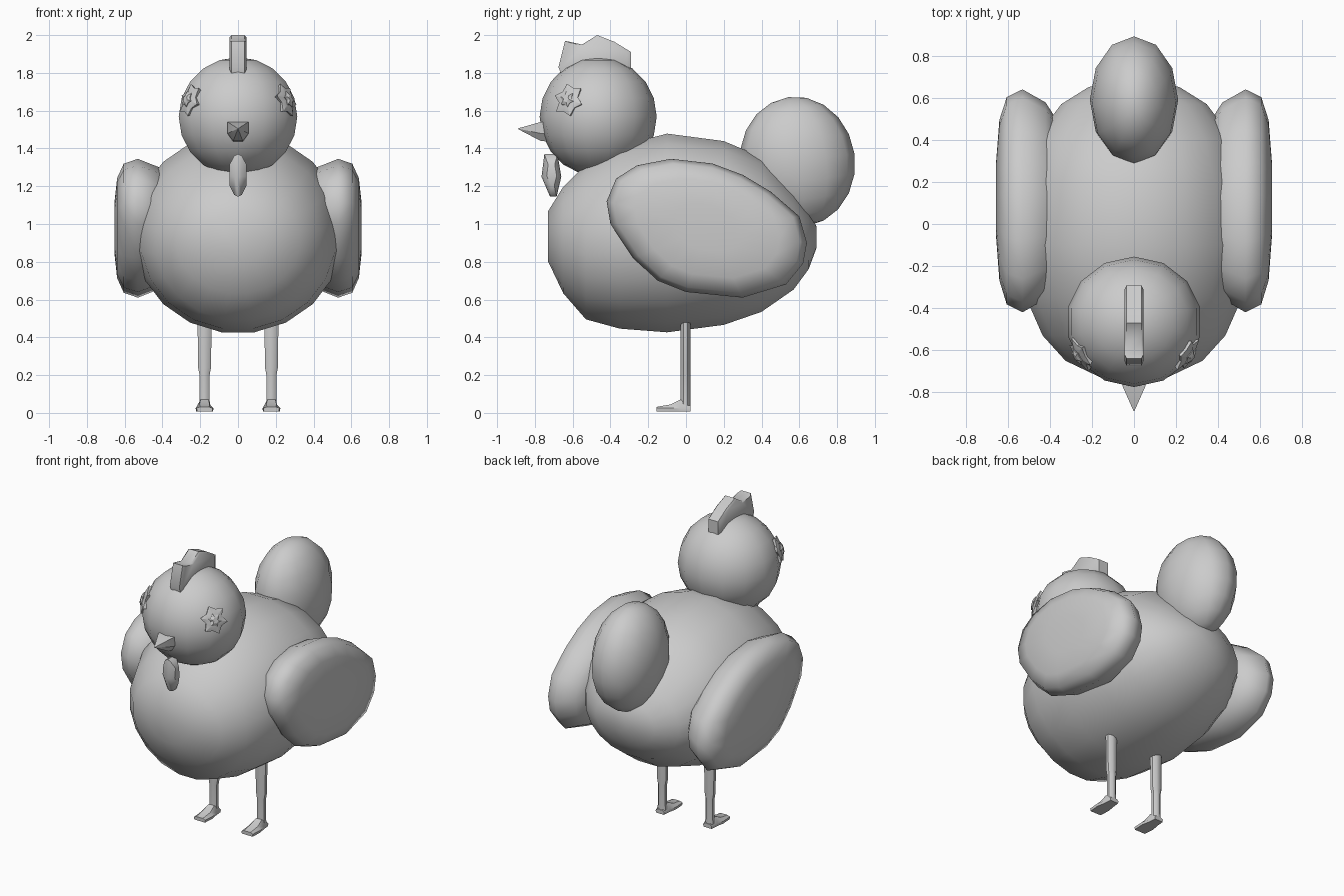
import bpy, bmesh, math
from mathutils import Vector, Matrix

if "Cube" in bpy.data.objects:
    bpy.data.objects.remove(bpy.data.objects["Cube"])

GRAY = (0.6, 0.6, 0.6, 1)
mat = bpy.data.materials.new("plain gray")
mat.use_nodes = True
mat.diffuse_color = GRAY
mat.node_tree.nodes["Principled BSDF"].inputs["Base Color"].default_value = GRAY


def finish(name, bm, angle=45):
    """Turn a bmesh into a shaded object."""
    bmesh.ops.recalc_face_normals(bm, faces=bm.faces)
    me = bpy.data.meshes.new(name)
    bm.to_mesh(me)
    bm.free()
    me.materials.append(mat)
    ob = bpy.data.objects.new(name, me)
    bpy.context.collection.objects.link(ob)
    bpy.ops.object.select_all(action='DESELECT')
    ob.select_set(True)
    bpy.context.view_layer.objects.active = ob
    bpy.ops.object.shade_smooth_by_angle(angle=math.radians(angle))
    return ob


def loft(name, rings, angle=45):
    """Skin a list of equal-sized closed rings and cap both ends."""
    bm = bmesh.new()
    vs = [[bm.verts.new(p) for p in ring] for ring in rings]
    n = len(vs[0])
    for a, b in zip(vs, vs[1:]):
        for i in range(n):
            j = (i + 1) % n
            bm.faces.new((a[i], a[j], b[j], b[i]))
    bm.faces.new(vs[0])
    bm.faces.new(vs[-1])
    return finish(name, bm, angle)


def ball(name, centre, radii, segments, rows, tilt=0):
    bm = bmesh.new()
    m = (Matrix.Translation(centre) @ Matrix.Rotation(math.radians(tilt), 4, 'X')
         @ Matrix.Diagonal((*radii, 1)))
    bmesh.ops.create_uvsphere(bm, u_segments=segments, v_segments=rows,
                              radius=1, matrix=m)
    return finish(name, bm, 60)


def circle(n):
    return [(math.cos(2 * math.pi * (i + 0.5) / n), math.sin(2 * math.pi * (i + 0.5) / n))
            for i in range(n)]


def layered(name, outline, layers, centre, angle=45):
    """Stack scaled copies of a (y, z) outline along x."""
    cy, cz = centre
    return loft(name, [[(x, cy + (y - cy) * s, cz + (z - cz) * s) for y, z in outline]
                       for x, s in layers], angle)


# Body: y, bottom, top, half width
sections = [(-.73, .80, 1.07, .16), (-.65, .63, 1.2, .33), (-.53, .49, 1.32, .44),
            (-.35, .44, 1.42, .52), (-.1, .42, 1.485, .56), (.2, .46, 1.445, .54),
            (.4, .53, 1.36, .48), (.57, .65, 1.18, .35), (.65, .76, 1.07, .22),
            (.69, .87, .99, .08)]
loft("body", [[(w * c, y, (lo + hi) / 2 + (hi - lo) / 2 * s) for c, s in circle(20)]
              for y, lo, hi, w in sections], 60)

# Head and tail
ball("head", (0, -.465, 1.568), (.322, .31, .315), 14, 10)
ball("tail", (0, .59, 1.33), (.21, .305, .345), 12, 10, 8)

# Comb
comb = [(-.64, 1.74), (-.675, 1.83), (-.64, 1.97), (-.55, 1.95), (-.47, 2.0),
        (-.38, 1.965), (-.29, 1.91), (-.29, 1.8), (-.45, 1.78)]
layered("comb", comb, [(-.045, .88), (-.035, 1), (.035, 1), (.045, .88)], (-.47, 1.9))

# Wattle
wattle = [(-.75, 1.37), (-.765, 1.25), (-.72, 1.145), (-.685, 1.145),
          (-.66, 1.25), (-.68, 1.37)]
layered("wattle", wattle, [(-.045, .5), (-.02, .92), (0, 1), (.02, .92), (.045, .5)],
        (-.71, 1.26))

# Beak
beak = [(-.055, 1.54), (.055, 1.54), (.055, 1.48), (.025, 1.44), (-.025, 1.44), (-.055, 1.48)]
loft("beak", [[(x * s, y, 1.505 + (z - 1.505) * s) for x, z in beak]
              for y, s in ((-.7, 1.1), (-.77, 1), (-.89, .03))], 30)

wing = [(-.42, 1.12), (-.37, 1.24), (-.26, 1.31), (-.08, 1.345), (.14, 1.32),
        (.3, 1.26), (.45, 1.17), (.6, 1.04), (.64, .9), (.62, .79), (.53, .68),
        (.3, .61), (0, .64), (-.15, .7), (-.28, .82), (-.4, 1.0)]
wing_layers = [(.36, .7), (.42, .88), (.53, 1), (.605, .93), (.64, .72), (.655, .35)]
leg_sections = [(.48, .04), (.24, .037), (.2, .029), (.07, .029), (.03, .032)]
foot_sections = [(.025, .03, .035), (-.03, .035, .07), (-.08, .045, .045), (-.155, .04, .032)]

for side, label in ((1, "left"), (-1, "right")):
    # Wings
    layered(label + "_wing", wing, [(side * x, s) for x, s in wing_layers], (.12, .98), 55)

    # Legs and feet
    lx = side * .177
    loft(label + "_leg", [[(lx + r * c, -.003 + .028 * s, z) for c, s in circle(8)]
                          for z, r in leg_sections])
    loft(label + "_foot", [[(lx + x * w, y, z) for x, z in
                            ((-1, .008), (1, .008), (1.05, .025), (.6, top), (-.6, top), (-1.05, .025))]
                           for y, w, top in foot_sections], 35)

    # Eyes: ragged star petals around a small centre
    out = Vector((side * .245, -.15, .085)).normalized()
    spin = out.to_track_quat('Z', 'Y')
    base = Vector((0, -.465, 1.568))
    for part, size, depths in (("eye", .092, (.285, .315, .328)),
                               ("pupil", .045, (.31, .332, .342))):
        rings = []
        for depth, scale in zip(depths, (.85, 1, .5)):
            ring = []
            for i, (c, s) in enumerate(circle(12)):
                r = size * scale * (1 if i % 2 else .62 + .06 * (i % 3))
                ring.append(base + out * depth + spin @ Vector((r * c, r * s, 0)))
            rings.append(ring)
        loft(label + "_" + part, rings, 30)
